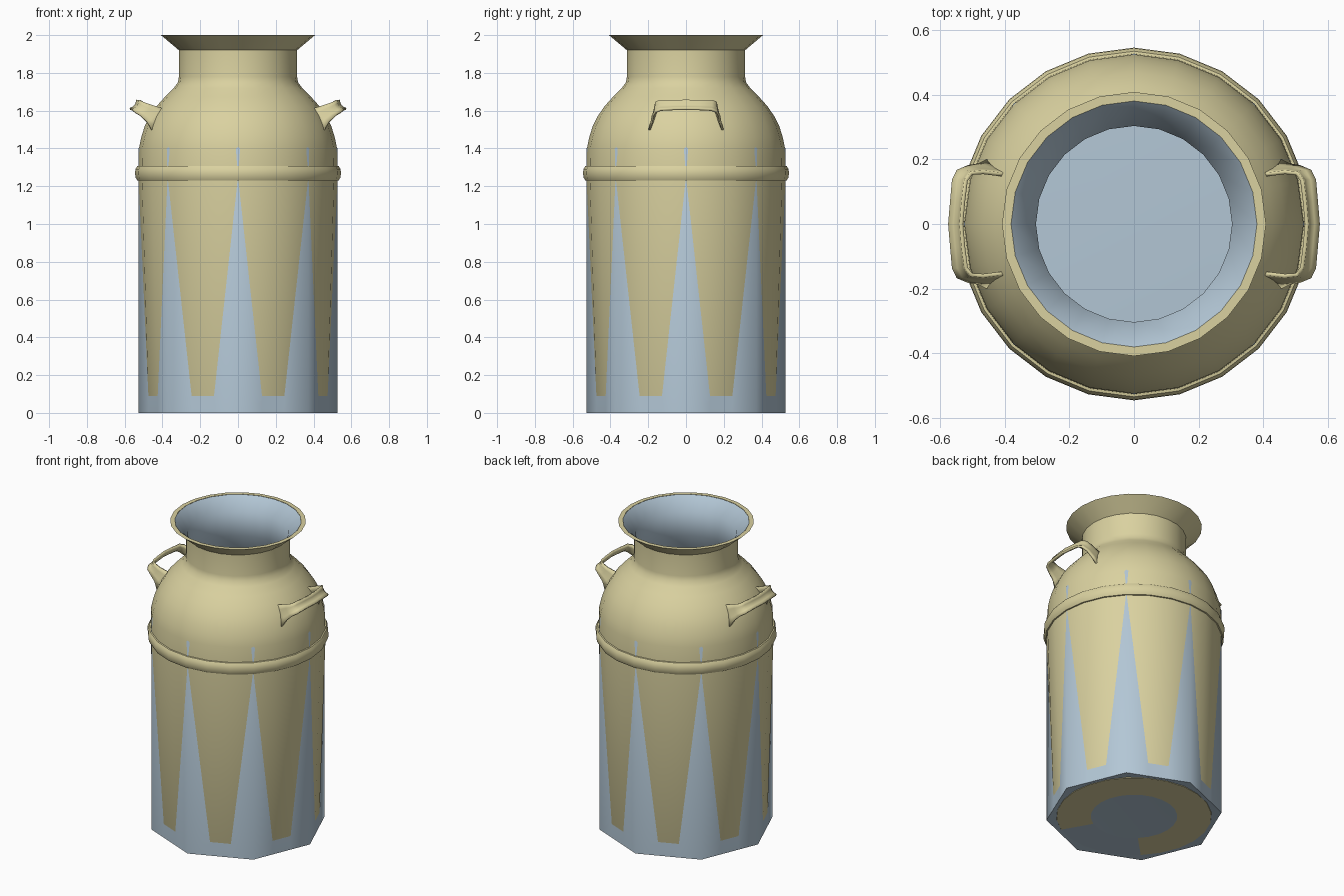
import bpy, bmesh, math
from mathutils import Vector

if "Cube" in bpy.data.objects:
    bpy.data.objects.remove(bpy.data.objects["Cube"])

SIDES = 24


def material(name, rgb):
    m = bpy.data.materials.new(name)
    m.diffuse_color = (*rgb, 1)
    m.use_nodes = True
    m.node_tree.nodes["Principled BSDF"].inputs["Base Color"].default_value = m.diffuse_color
    return m


cream = material("cream_enamel", (0.70, 0.64, 0.35))
steel = material("blue_grey_steel", (0.45, 0.57, 0.67))


def finish(bm, name, mats, angle=35):
    me = bpy.data.meshes.new(name)
    bm.to_mesh(me)
    bm.free()
    ob = bpy.data.objects.new(name, me)
    bpy.context.collection.objects.link(ob)
    for m in mats:
        me.materials.append(m)
    bpy.ops.object.select_all(action='DESELECT')
    ob.select_set(True)
    bpy.context.view_layer.objects.active = ob
    bpy.ops.object.shade_smooth_by_angle(angle=math.radians(angle))
    return ob


def lathe(profile, closed=False, cap_end=False):
    """Turn (radius, z, octagon amount) points around the z axis."""
    bm = bmesh.new()
    rings = []
    for r, z, octagon in profile:
        ring = []
        for i in range(SIDES):
            a = i * math.tau / SIDES
            # flat-sided radius with corners every 45 degrees
            off = a % (math.pi / 4) - math.pi / 8
            flat = math.cos(math.pi / 8) / math.cos(off)
            rr = r * (1 + octagon * (flat - 1))
            ring.append(bm.verts.new((rr * math.cos(a), rr * math.sin(a), z)))
        rings.append(ring)
    pairs = list(zip(rings, rings[1:]))
    if closed:
        pairs.append((rings[-1], rings[0]))
    for lo, hi in pairs:
        for i in range(SIDES):
            j = (i + 1) % SIDES
            bm.faces.new((lo[i], lo[j], hi[j], hi[i]))
    if cap_end:
        bm.faces.new(rings[-1])
    return bm


def round_profile(points):
    return [(r, z, 0) for r, z in points]


# Outer shell: base ring, tapered wall, shoulder, neck and flared lip
bm = lathe(round_profile([
    (0.26, 0), (0.465, 0), (0.49, 0.055), (0.527, 1.25), (0.5236, 1.405),
    (0.512, 1.46), (0.495, 1.515), (0.468, 1.57), (0.43, 1.625),
    (0.385, 1.675), (0.34, 1.72), (0.318, 1.75), (0.313, 1.78),
    (0.313, 1.92), (0.408, 2.0), (0.38, 2.0)]))
for f in bm.faces:
    c = f.calc_center_median()
    ang = math.degrees(math.atan2(c.y, c.x))
    if c.z < 0.001 and -135 < ang < -60:   # bare patch under the base
        f.material_index = 1
finish(bm, "outer_shell", [cream, steel])

# Eight-sided inner can with round neck lining and floor
bm = lathe([
    (0.38, 1.999, 0), (0.303, 1.92, 0), (0.303, 1.76, 0), (0.40, 1.62, 0.5),
    (0.465, 1.53, 1), (0.527, 1.40, 1), (0.527, 0.0, 1), (0.46, 0.004, 1)],
    cap_end=True)
bmesh.ops.reverse_faces(bm, faces=bm.faces)
finish(bm, "inner_can", [steel], 50)

# Raised band around the body
bm = lathe(round_profile([
    (0.515, 1.228), (0.534, 1.231), (0.543, 1.248), (0.545, 1.27),
    (0.543, 1.29), (0.534, 1.306), (0.515, 1.309)]), closed=True)
finish(bm, "body_band", [cream], 50)

# Strap handles: (x, y, z, strap width, foot splay)
half = [(0.415, 0.172, 1.55, 0.135, 0.022), (0.45, 0.168, 1.578, 0.10, 0.014),
        (0.49, 0.168, 1.602, 0.078, 0.008), (0.525, 0.160, 1.620, 0.07, 0.003),
        (0.540, 0.135, 1.630, 0.066, 0), (0.547, 0.07, 1.632, 0.062, 0)]
path = half + [(0.553, 0, 1.633, 0.062, 0)]
path += [(x, -y, z, w, -s) for x, y, z, w, s in reversed(half)]
across = Vector((0.62, 0, -0.78))
outward = Vector((0.78, 0, 0.62))
for side, label in ((1, "right"), (-1, "left")):
    bm = bmesh.new()
    rows = []
    for x, y, z, w, s in path:
        row = []
        for t in (-1, -0.5, 0, 0.5, 1):
            p = Vector((x, y + s * t, z)) + across * (w / 2 * t)
            p -= outward * (0.012 * (1 - t * t))     # dished strap
            row.append(bm.verts.new((p.x * side, p.y * side, p.z)))
        rows.append(row)
    for a, b in zip(rows, rows[1:]):
        for k in range(4):
            bm.faces.new((a[k], a[k + 1], b[k + 1], b[k]))
    bmesh.ops.recalc_face_normals(bm, faces=bm.faces)
    ob = finish(bm, label + "_handle", [cream], 60)
    mod = ob.modifiers.new("thickness", 'SOLIDIFY')
    mod.thickness = 0.012
    mod.offset = 0
